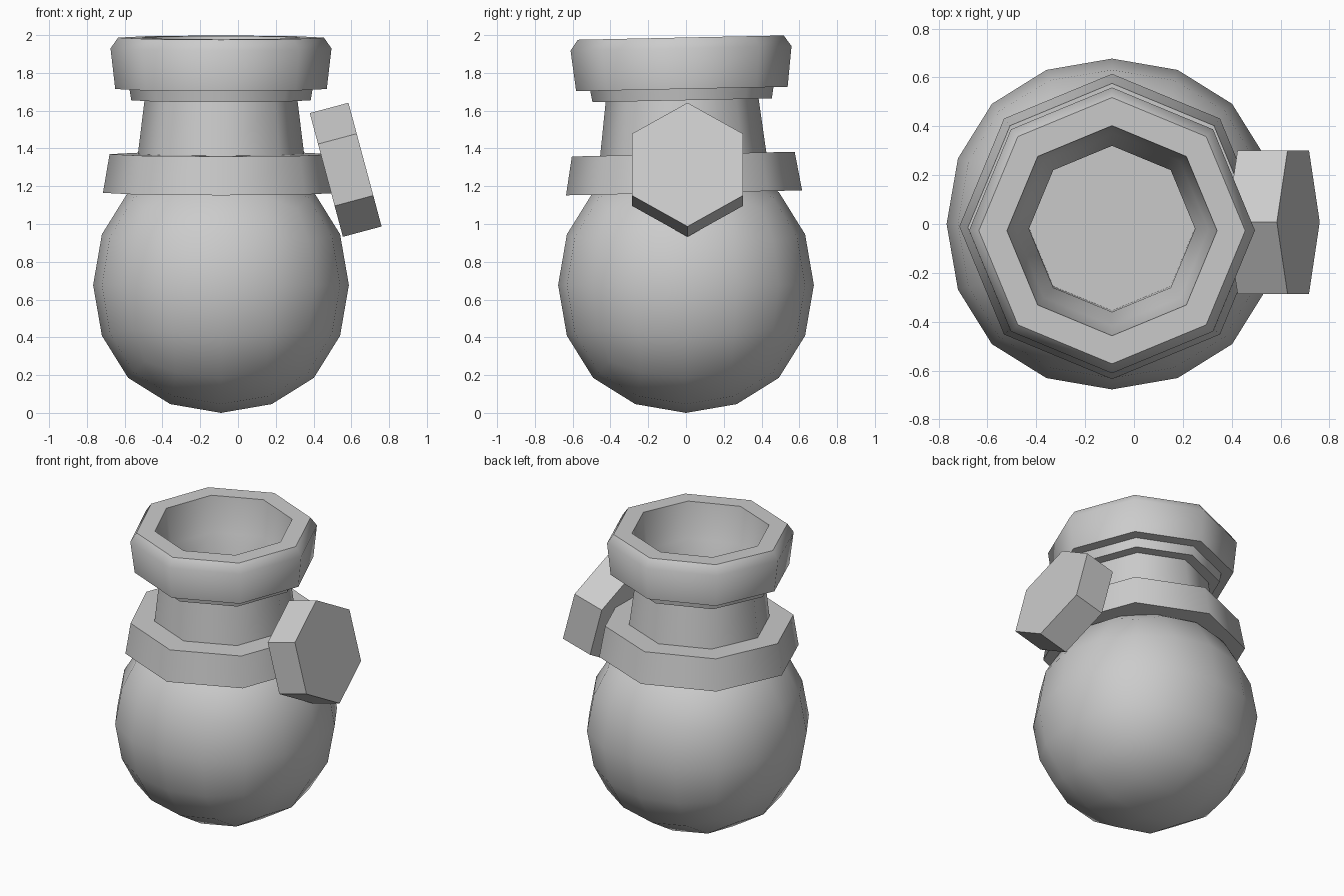
import bpy, bmesh
from math import radians, cos, sin, pi
from mathutils import Matrix, Vector

if "Cube" in bpy.data.objects:
    bpy.data.objects.remove(bpy.data.objects["Cube"])

CX = -0.09                                   # bottle axis
BODY = Vector((CX, 0, 0.677))
TILT = (Matrix.Translation(BODY) @ Matrix.Rotation(radians(1.2), 4, 'X')
        @ Matrix.Translation((0, 0, -BODY.z)))


def revolve(name, profile, sides, matrix, smooth, closed=False):
    """Spin (radius, z) points around z; ends of open profiles are capped."""
    bm = bmesh.new()
    rings = [[bm.verts.new((r * cos(2 * pi * i / sides), r * sin(2 * pi * i / sides), z))
              for i in range(sides)] for r, z in profile]
    pairs = list(zip(rings, rings[1:]))
    if closed:
        pairs.append((rings[-1], rings[0]))
    else:
        bm.faces.new(rings[0])
        bm.faces.new(rings[-1])
    for a, b in pairs:
        for i in range(sides):
            j = (i + 1) % sides
            bm.faces.new((a[i], a[j], b[j], b[i]))
    bmesh.ops.recalc_face_normals(bm, faces=bm.faces)
    bm.transform(matrix)
    mesh = bpy.data.meshes.new(name)
    bm.to_mesh(mesh)
    bm.free()
    ob = bpy.data.objects.new(name, mesh)
    bpy.context.collection.objects.link(ob)
    bpy.ops.object.select_all(action='DESELECT')
    ob.select_set(True)
    bpy.context.view_layer.objects.active = ob
    if smooth:
        bpy.ops.object.shade_smooth_by_angle(angle=radians(smooth))
    return ob


# Round body: subdivided cube, scaled so the limit surface has radius 0.677
bpy.ops.mesh.primitive_cube_add(size=2 * 0.677 / 0.8395, location=BODY)
body = bpy.context.object
body.name = "bottle_body"
sub = body.modifiers.new("Round", 'SUBSURF')
sub.levels = sub.render_levels = 2
bpy.ops.object.shade_smooth()

# Neck, step ring, rim and hollow inside
revolve("neck_and_rim", [
    (0.465, 1.165), (0.44, 1.37), (0.405, 1.655), (0.475, 1.655), (0.485, 1.715),
    (0.56, 1.715), (0.585, 1.93), (0.545, 1.987), (0.43, 1.987),
    (0.395, 1.75), (0.34, 1.63), (0.34, 1.37)], 8, TILT, 50)

# Collar around the base of the neck
revolve("collar", [(0.43, 1.165), (0.625, 1.165), (0.59, 1.37), (0.43, 1.37)],
        8, TILT, 50, closed=True)

# Tilted hexagonal tag on the right
tag = Matrix.Translation((0.57, 0.008, 1.287)) @ Matrix.Rotation(radians(75), 4, 'Y')
revolve("hexagon_tag", [(0.339, -0.106), (0.339, 0.106)], 6, tag, 0)
